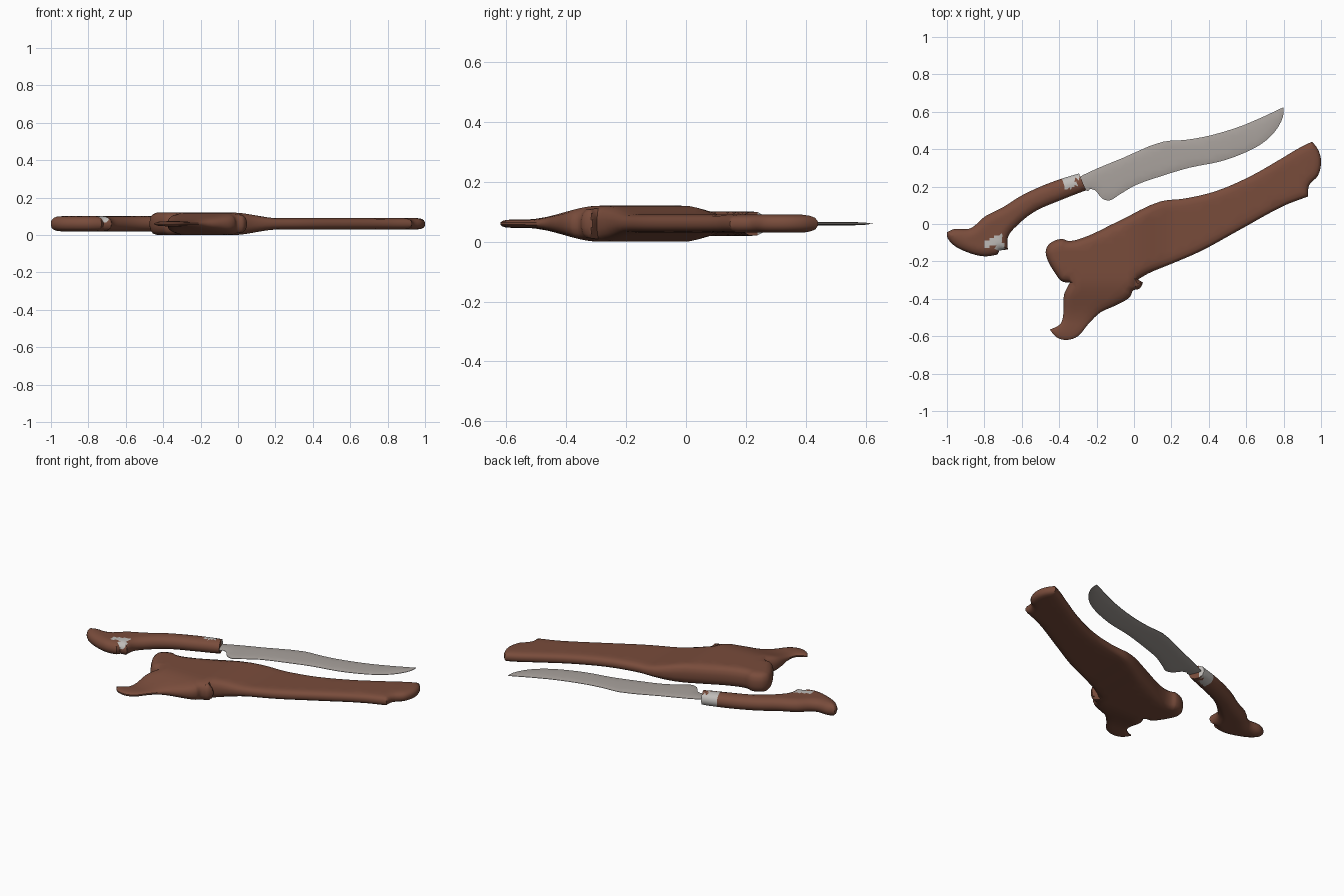
import bpy, math
from mathutils import Vector
from mathutils.geometry import delaunay_2d_cdt, intersect_point_line

if "Cube" in bpy.data.objects:
    bpy.data.objects.remove(bpy.data.objects["Cube"])

ZC = 0.06  # all parts are symmetric about this height


def material(name, col):
    m = bpy.data.materials.new(name)
    m.diffuse_color = (*col, 1)
    m.use_nodes = True
    m.node_tree.nodes["Principled BSDF"].inputs["Base Color"].default_value = m.diffuse_color
    return m


wood = material("brown_wood", (0.19, 0.072, 0.044))
steel = material("grey_steel", (0.40, 0.365, 0.34))
silver = material("pale_silver", (0.52, 0.50, 0.48))


def smooth_outline(pts, n):
    """Closed Hermite curve through the points; sharp turns stay corners."""
    P = [Vector(p) for p in pts]
    N = len(P)
    dirs = []
    for i in range(N):
        a, b = P[i] - P[i - 1], P[(i + 1) % N] - P[i]
        sharp = a.angle(b) > math.radians(55)
        dirs.append(Vector((0, 0)) if sharp else (a.normalized() + b.normalized()).normalized())
    out = []
    for i in range(N):
        j = (i + 1) % N
        L = (P[j] - P[i]).length
        for k in range(n):
            t = k / n
            out.append(P[i] * (2*t**3 - 3*t**2 + 1) + dirs[i] * L * (t**3 - 2*t**2 + t)
                       + P[j] * (3*t**2 - 2*t**3) + dirs[j] * L * (t**3 - t**2))
    return out


def ramp(v, a, b):
    t = min(1, max(0, (v - a) / (b - a)))
    return t * t * (3 - 2 * t)


def pillow(name, pts, half, r, base, step, rings, mats, n=3, open_end=False, pick=None):
    """Solid with a given plan outline, edges rounded over the distance r."""
    line = smooth_outline(pts, n)
    N = len(line)
    segs = [(line[i], line[(i + 1) % N]) for i in range(N)]
    round_segs = segs[:N - n] if open_end else segs

    def dist(p, ss):
        best = 9
        for a, b in ss:
            ab = b - a
            t = min(1, max(0, (p - a).dot(ab) / max(ab.length_squared, 1e-12)))
            best = min(best, (p - a - ab * t).length_squared)
        return math.sqrt(best)

    def inside(p):
        c = False
        for a, b in segs:
            if (a.y > p.y) != (b.y > p.y) and p.x < (b.x - a.x) * (p.y - a.y) / (b.y - a.y) + a.x:
                c = not c
        return c

    # outline, offset rings, then a grid inside
    pts2 = list(line)
    for d in rings:
        for i in range(N):
            t = (line[(i + 1) % N] - line[i - 1]).normalized()
            for s in (1, -1):
                q = line[i] + Vector((-t.y, t.x)) * d * s
                if inside(q) and dist(q, segs) > d * 0.97:
                    pts2.append(q)
    clear = (rings[-1] if rings else 0) + step * 0.45
    xs, ys = [p.x for p in line], [p.y for p in line]
    for i in range(int((max(xs) - min(xs)) / step) + 1):
        for j in range(int((max(ys) - min(ys)) / step) + 1):
            q = Vector((min(xs) + (i + 0.5) * step, min(ys) + (j + 0.5) * step))
            if inside(q) and dist(q, segs) > clear:
                pts2.append(q)
    v2, _, tris, *_ = delaunay_2d_cdt(pts2, [], [list(range(N))], 1, 1e-5)

    top = []
    for p in v2:
        d = min(1, dist(p, round_segs) / r)
        top.append(half(p.x, p.y) * (base + (1 - base) * math.sqrt(1 - (1 - d) ** 2)))
    M = len(v2)
    verts = [(p.x, p.y, ZC + z) for p, z in zip(v2, top)] + [(p.x, p.y, ZC - z) for p, z in zip(v2, top)]
    faces = [tuple(f) for f in tris] + [tuple(i + M for i in reversed(f)) for f in tris]
    edges = {(f[k], f[(k + 1) % len(f)]) for f in tris for k in range(len(f))}
    faces += [(b, a, a + M, b + M) for a, b in edges if (b, a) not in edges]
    me = bpy.data.meshes.new(name)
    me.from_pydata(verts, [], faces)
    me.validate()
    for m in mats:
        me.materials.append(m)
    if pick:
        for f in me.polygons:
            f.material_index = pick(f.center)
    ob = bpy.data.objects.new(name, me)
    bpy.context.collection.objects.link(ob)
    bpy.ops.object.select_all(action='DESELECT')
    ob.select_set(True)
    bpy.context.view_layer.objects.active = ob
    bpy.ops.object.shade_smooth_by_angle(angle=math.radians(40))
    return ob


# Sheath with its side fin; thick at the mouth, slim towards tip and fin
sheath = [(-.47, -.136), (-.45, -.104), (-.385, -.08), (-.353, -.09), (-.30, -.083), (-.075, .019),
          (.14, .12), (.27, .136), (.433, .174), (.62, .254), (.78, .345), (.888, .409), (.952, .44),
          (.984, .398), (1, .334), (.984, .26), (.936, .206), (.93, .147), (.90, .136), (.807, .10),
          (.567, -.03), (.353, -.147), (.19, -.217), (.075, -.265), (.021, -.297), (.048, -.313),
          (.03, -.345), (-.005, -.356), (-.02, -.388), (-.10, -.436), (-.18, -.473), (-.246, -.537),
          (-.30, -.60), (-.358, -.62), (-.412, -.607), (-.45, -.564), (-.396, -.537), (-.38, -.50),
          (-.374, -.377), (-.342, -.313), (-.385, -.307), (-.417, -.27), (-.47, -.168)]


def sheath_half(x, y):
    h = 0.06 - 0.03 * ramp(x, -0.03, 0.22)
    return h + (0.014 - h) * ramp(-y, 0.29, 0.53) * ramp(-x, -0.12, -0.02)


pillow("sheath", sheath, sheath_half, 0.04, 0.25, 0.035, (0.006, 0.018, 0.04), [wood], n=4)

# Handle with a silver ferrule and a silver patch on the butt
handle = [(-.257, .18), (-.396, .126), (-.53, .067), (-.62, -.003), (-.674, -.07), (-.674, -.136),
          (-.72, -.142), (-.73, -.163), (-.797, -.173), (-.888, -.152), (-.968, -.11), (-1, -.067),
          (-1, -.045), (-.965, -.028), (-.877, -.024), (-.797, .04), (-.70, .09), (-.61, .147),
          (-.50, .20), (-.385, .243), (-.294, .27)]


def handle_colour(c):
    u, v = 0.92 * c.x + 0.38 * c.y, -0.38 * c.x + 0.92 * c.y
    if u > -0.267 and v > (0.335 if u > -0.2 else 0.305):
        return 1
    bar = abs(c.x + .755) < .045 and abs(c.y + .093 - 0.5 * (c.x + .755)) < .02
    blob = math.hypot(c.x + .715, c.y + .118) < .026
    return int(c.z > ZC + 0.01 and (bar or blob))


pillow("handle", handle, lambda x, y: 0.041, 0.05, 0.15, 0.013, (0.005, 0.015, 0.03),
       [wood, silver], n=5, open_end=True, pick=handle_colour)

# Blade, thinning towards its edge
blade = [(-.30, .245), (-.27, .263), (-.06, .353), (.155, .44), (.27, .449), (.406, .473), (.59, .53), (.80, .625),
         (.797, .575), (.754, .495), (.684, .43), (.59, .38), (.46, .334), (.30, .302), (.14, .254),
         (.005, .206), (-.086, .152), (-.13, .126), (-.17, .136), (-.208, .18), (-.235, .188),
         (-.245, .176), (-.28, .185)]
pillow("blade", blade, lambda x, y: 0.006, 0.06, 0.2, 0.03, (0.012,), [steel])
